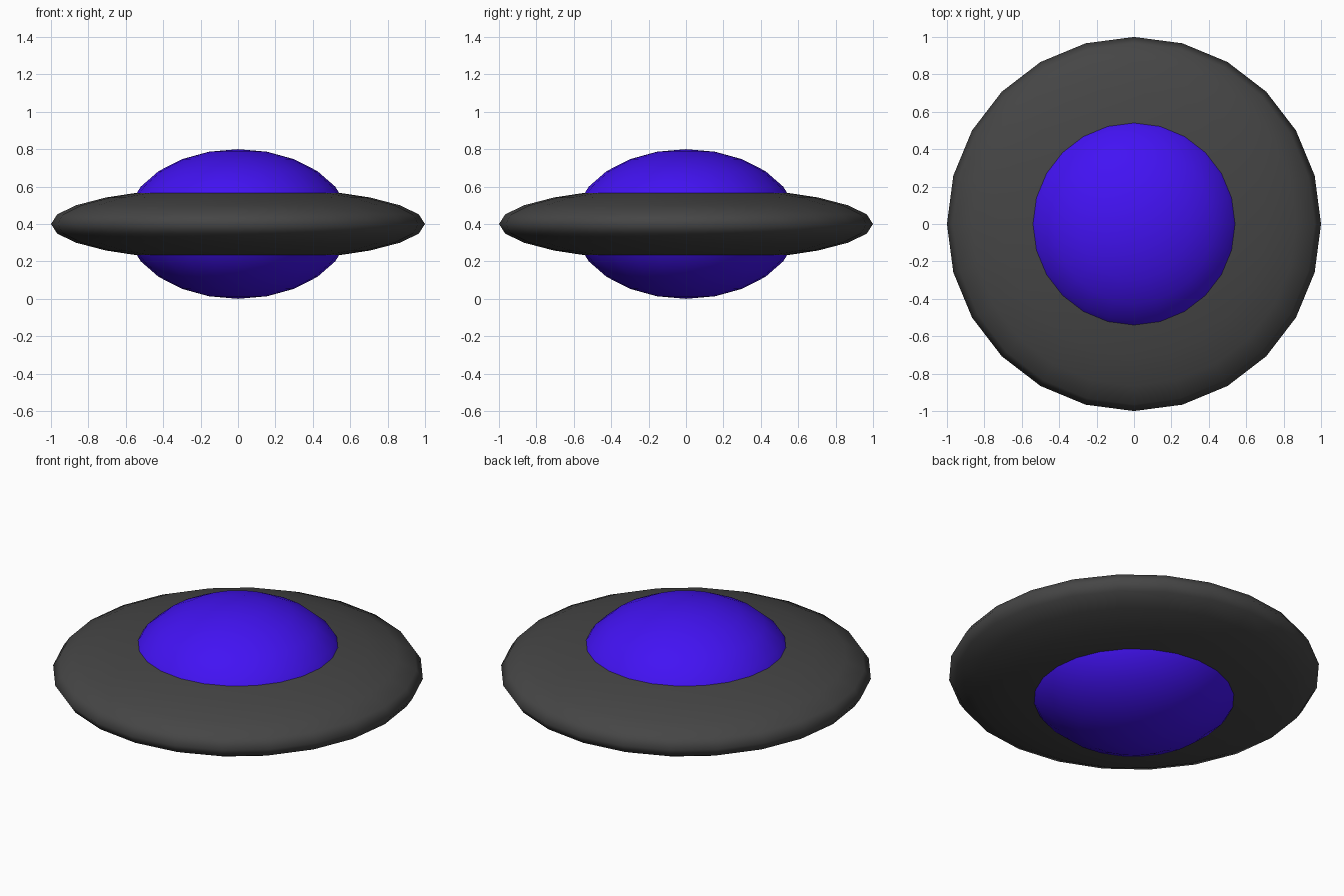
import bpy

if "Cube" in bpy.data.objects:
    bpy.data.objects.remove(bpy.data.objects["Cube"])


def material(name, color):
    mat = bpy.data.materials.new(name)
    mat.diffuse_color = color
    mat.use_nodes = True
    mat.node_tree.nodes["Principled BSDF"].inputs["Base Color"].default_value = mat.diffuse_color
    return mat


def ellipsoid(name, radius, half_height, mat):
    bpy.ops.mesh.primitive_uv_sphere_add(segments=24, ring_count=12, radius=1, location=(0, 0, 0.4))
    obj = bpy.context.object
    obj.name = name
    obj.scale = (radius, radius, half_height)
    bpy.ops.object.transform_apply(location=False, rotation=False, scale=True)
    bpy.ops.object.shade_smooth()
    obj.data.materials.append(mat)
    return obj


# Flat dark saucer
ellipsoid("saucer_disc", 1.0, 0.2, material("dark_grey", (0.06, 0.06, 0.06, 1)))

# Blue cabin, bulging above and below the saucer
ellipsoid("cabin_dome", 0.6, 0.4, material("blue", (0.055, 0.006, 0.9, 1)))
